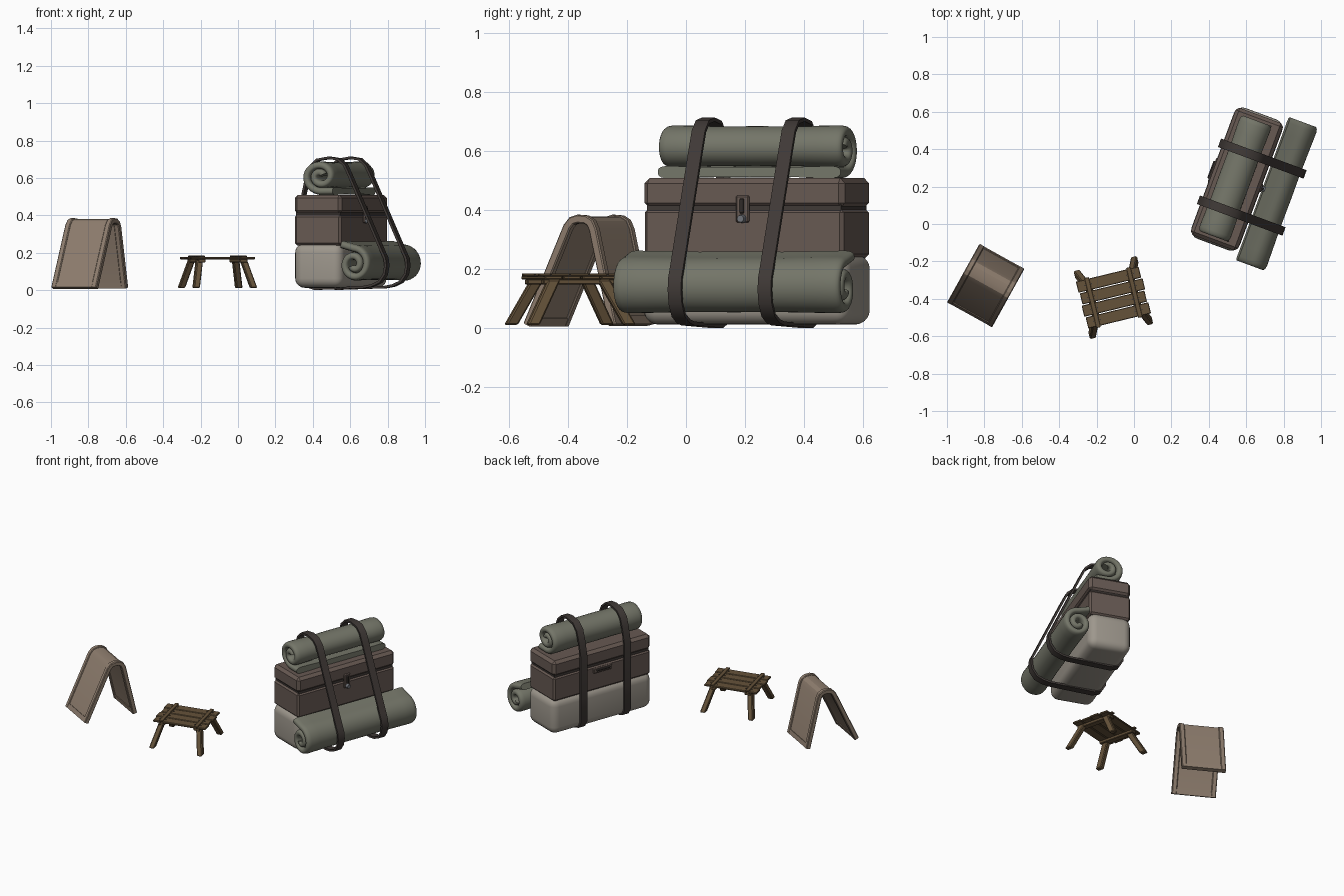
import bpy, bmesh, math
from mathutils import Vector, Matrix

if "Cube" in bpy.data.objects:
    bpy.data.objects.remove(bpy.data.objects["Cube"])

def material(name, rgb):
    m = bpy.data.materials.new(name)
    m.diffuse_color = (*rgb, 1)
    m.use_nodes = True
    m.node_tree.nodes["Principled BSDF"].inputs["Base Color"].default_value = m.diffuse_color
    return m

WOOD = material("wood", (.13, .085, .042))
HIDE = material("tan_canvas", (.27, .205, .155))
CHEST = material("chest_brown", (.135, .10, .085))
ROLL = material("green_cloth", (.175, .18, .14))
SACK = material("pale_cloth", (.34, .31, .265))
STRAP = material("dark_leather", (.05, .041, .037))
METAL = material("metal", (.16, .17, .19))

# group frames: x, y, rotation about z
PACK = (.55, .24, -20.3)
TENT = (-.793, -.33, -29)
TABLE = (-.11, -.393, 13.6)

def finish(name, bm, frame, mat, smooth=35):
    bmesh.ops.recalc_face_normals(bm, faces=bm.faces)
    for f in bm.faces:
        f.smooth = smooth > 0
    for e in bm.edges:
        e.smooth = e.calc_face_angle(0) < math.radians(smooth)
    me = bpy.data.meshes.new(name)
    bm.to_mesh(me)
    bm.free()
    me.materials.append(mat)
    ob = bpy.data.objects.new(name, me)
    ob.location = (frame[0], frame[1], 0)
    ob.rotation_euler.z = math.radians(frame[2])
    bpy.context.collection.objects.link(ob)
    return ob

def box(name, centre, size, frame, mat, bevel=.004, segs=1, shear=(0, 0), smooth=0, rot_x=0):
    bm = bmesh.new()
    bmesh.ops.create_cube(bm, size=1)
    bmesh.ops.scale(bm, vec=size, verts=bm.verts)
    for v in bm.verts:
        if v.co.z > 0:
            v.co.x += shear[0]
            v.co.y += shear[1]
    if bevel:
        bmesh.ops.bevel(bm, geom=bm.edges[:], offset=bevel, segments=segs, affect='EDGES', profile=.5)
    bmesh.ops.rotate(bm, verts=bm.verts, matrix=Matrix.Rotation(rot_x, 3, 'X'))
    bmesh.ops.translate(bm, verts=bm.verts, vec=centre)
    return finish(name, bm, frame, mat, smooth)

def ribbon(name, path, thick, sections, frame, mat, closed=False, along='Y', smooth=35):
    """Thick band following a 2D path; sections are (position across, thickness inset)."""
    bm = bmesh.new()
    n = len(path)
    pts = [Vector(p) for p in path]
    rings = []
    for i, p in enumerate(pts):
        a = pts[i - 1] if (closed or i) else p
        b = pts[(i + 1) % n] if (closed or i < n - 1) else p
        t = (b - a).normalized()
        nrm = Vector((t.y, -t.x))
        loop = [(s, thick / 2 - d) for s, d in sections] + [(s, d - thick / 2) for s, d in reversed(sections)]
        ring = []
        for s, o in loop:
            q = p + nrm * o
            ring.append(bm.verts.new((q.x, s, q.y) if along == 'Y' else (s, q.x, q.y)))
        rings.append(ring)
    m = len(rings[0])
    for i in range(n if closed else n - 1):
        r, q = rings[i], rings[(i + 1) % n]
        for j in range(m):
            bm.faces.new((r[j], r[(j + 1) % m], q[(j + 1) % m], q[j]))
    if not closed:
        bm.faces.new(rings[0])
        bm.faces.new(rings[-1])
    return finish(name, bm, frame, mat, smooth)

# ---- pack: sack and chest
box("bottom_sack", (0, 0, .132), (.275, .745, .238), PACK, SACK, .05, 5, smooth=40)
box("chest_body", (0, 0, .322), (.266, .72, .165), PACK, CHEST, .012)
box("chest_seam", (0, 0, .406), (.25, .70, .03), PACK, STRAP, 0)
box("chest_lid", (0, 0, .459), (.27, .725, .102), PACK, CHEST, .018)

# ---- lock on the front, handle on the back
box("lock_plate", (.138, 0, .405), (.012, .048, .092), PACK, CHEST, .005)
box("lock_hasp", (.147, 0, .415), (.012, .014, .05), PACK, STRAP, .003)
bm = bmesh.new()
bmesh.ops.create_cone(bm, cap_ends=True, segments=12, radius1=.015, radius2=.012, depth=.02,
                      matrix=Matrix.Translation((.152, 0, .372)) @ Matrix.Rotation(math.pi / 2, 4, 'Y'))
finish("lock_knob", bm, PACK, METAL)
box("handle_plate", (-.136, 0, .375), (.012, .14, .036), PACK, CHEST, .005)
box("handle_grip", (-.145, 0, .378), (.012, .10, .014), PACK, STRAP, .004)

# ---- bedrolls: spiral band with puffy ends
def bedroll(name, cx, cz, length, end_deg, tail, sx=1.0, sz=1.0):
    path, turns, n = [], 1.65, 54
    for i in range(n + 1):
        f = i / n
        a = math.radians(end_deg) - turns * math.tau * (1 - f)
        r = .017 + .066 * f
        path.append((cx + sx * r * math.cos(a), cz + sz * r * math.sin(a)))
    last = Vector(path[-1])
    tip = Vector((cx + tail[0], cz + tail[1]))
    path += [tuple(last.lerp(tip, .5)), tuple(tip)]
    h = length / 2
    half = [(h, .014), (h - .004, .008), (h - .012, .003), (h - .028, 0), (h - .09, .001), (.15, .004)]
    sections = [(-s, d) for s, d in half] + [(0, .003)] + [(s, d) for s, d in reversed(half)]
    ribbon(name, path, .041, sections, PACK, ROLL, smooth=50)

bedroll("top_bedroll", 0, .608, .66, -90, (.075, -.078), 1.08, .95)
bedroll("front_bedroll", .22, .138, .816, 90, (-.07, .106), .98, 1.04)

# ---- straps around the whole pack
strap_path = [(-.148, .06), (-.148, .22), (-.148, .50), (-.125, .60), (-.105, .66), (-.065, .697), (0, .708),
              (.055, .700), (.092, .668), (.12, .61), (.305, .205), (.322, .17), (.327, .13), (.318, .085),
              (.29, .045), (.245, .025), (.20, .017), (-.08, .008), (-.125, .022)]
for side, y in (("near", -.175), ("far", .15)):
    ribbon(side + "_strap", strap_path, .013, [(y - .024, 0), (y + .024, 0)], PACK, STRAP, closed=True)

# ---- folded tent: two padded panels over a flat ridge
tent_path = [(-.165, .012), (-.01, .345), (.008, .365), (.03, .371), (.06, .369), (.079, .358), (.09, .335), (.166, .012)]
ribbon("tent_panels", tent_path, .018, [(-.13, 0), (.13, 0)], TENT, HIDE, along='X', smooth=20)
for side, s in (("left", -1), ("right", 1)):
    ribbon(side + "_tent_border", tent_path, .029,
           [(s * .122 - .0155, .004), (s * .122 - .011, 0), (s * .122 + .011, 0), (s * .122 + .0155, .004)],
           TENT, HIDE, along='X', smooth=20)
for name, a, b in (("front", 0, 1), ("back", -1, -2)):
    p, q = Vector(tent_path[a]), Vector(tent_path[b])
    low = [tuple(p), tuple(p + (q - p).normalized() * .03)]
    ribbon(name + "_tent_hem", low, .027, [(-.12, 0), (.12, 0)], TENT, HIDE, along='X', smooth=20)

# ---- table: planks, battens with pegs, splayed legs
for i in range(4):
    y = (i - 1.5) * .066
    box(f"table_plank_{i + 1}", ((-1) ** i * .003, y, .172), (.345, .061, .013), TABLE, WOOD, .003)
for side, x in (("left", -.115), ("right", .115)):
    box(side + "_top_batten", (x, 0, .182), (.024, .275, .009), TABLE, WOOD, .002)
    box(side + "_under_batten", (x, 0, .158), (.04, .25, .018), TABLE, WOOD, .003)
    for i in range(4):
        for dx in (-.019, .019):
            box(f"{side}_peg", (x + dx, (i - 1.5) * .066, .179), (.006, .006, .006), TABLE, STRAP, 0)
for sx, a in ((-1, "left"), (1, "right")):
    for sy, b in ((-1, "front"), (1, "back")):
        box(f"{b}_{a}_leg", (sx * .158, sy * .168, .089), (.034, .042, .154), TABLE, WOOD, .005,
            shear=(-sx * .038, -sy * .082))
